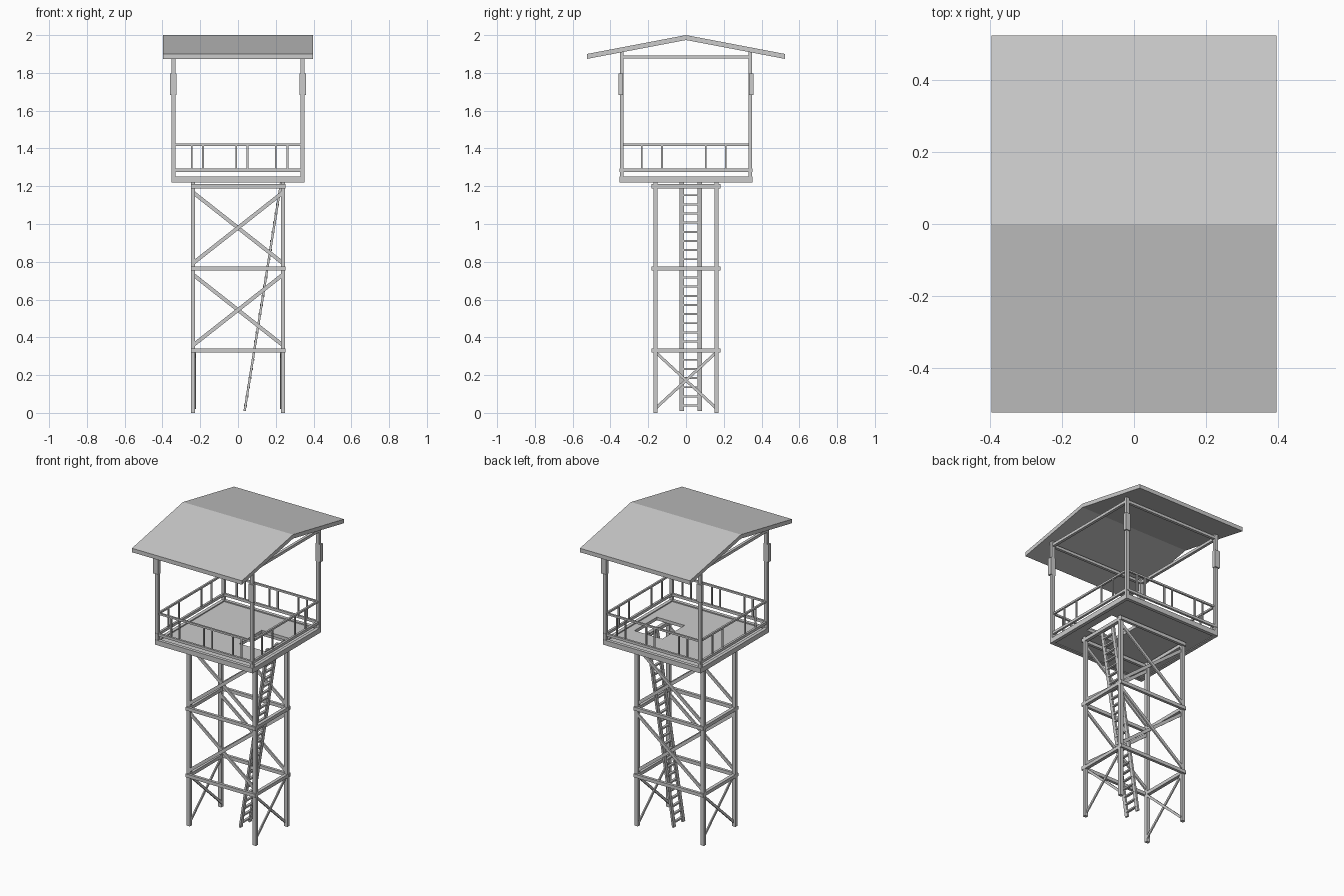
import bpy, bmesh
from mathutils import Vector, Matrix

if "Cube" in bpy.data.objects:
    bpy.data.objects.remove(bpy.data.objects["Cube"])


def add_box(bm, c, s):
    bmesh.ops.create_cube(bm, size=1, matrix=Matrix.Translation(c) @ Matrix.Diagonal((*s, 1)))


def add_bar(bm, a, b, side, w, t):
    # bar from a to b; t = thickness along "side", w = width across it
    a, b = Vector(a), Vector(b)
    d = (b - a).normalized()
    n = Vector(side)
    n = (n - d * n.dot(d)).normalized()
    rot = Matrix((d.cross(n), n, d)).transposed().to_4x4()
    bmesh.ops.create_cube(bm, size=1, matrix=Matrix.Translation((a + b) / 2) @ rot
                          @ Matrix.Diagonal((w, t, (b - a).length, 1)))


def finish(name, bm):
    bmesh.ops.recalc_face_normals(bm, faces=bm.faces)
    me = bpy.data.meshes.new(name)
    bm.to_mesh(me)
    bm.free()
    ob = bpy.data.objects.new(name, me)
    bpy.context.collection.objects.link(ob)
    return ob


def boxes(name, items):
    bm = bmesh.new()
    for c, s in items:
        add_box(bm, c, s)
    return finish(name, bm)


def ring(name, h, z, w, height, over=0.0):
    # four horizontal bars around a square of half size h
    L = 2 * h + over
    return boxes(name, [((0, s * h, z), (L, w, height)) for s in (-1, 1)]
                 + [((s * h, 0, z), (w, L, height)) for s in (-1, 1)])


corners = [(sx, sy) for sx in (-1, 1) for sy in (-1, 1)]
LX, LY, P = 0.238, 0.162, 0.341

# Tower legs
boxes("tower_legs", [((sx * LX, sy * LY, 0.61), (0.023, 0.02, 1.22)) for sx, sy in corners])

# Horizontal beams at three levels
items = []
for z in (0.33, 0.765, 1.2):
    for s in (-1, 1):
        items.append(((0.004, s * (LY + 0.012), z), (0.495, 0.018, 0.022)))
        items.append(((s * LX, 0, z), (0.022, 0.365, 0.022)))
boxes("tower_beams", items)

# Crossed braces: front and back on the upper bays, sides on the bottom bay
bm = bmesh.new()
for s in (-1, 1):
    for z0, z1 in ((0.36, 0.73), (0.795, 1.165)):
        for k in (-1, 1):
            y = s * (LY + k * 0.004)
            add_bar(bm, (-k * 0.235, y, z0), (k * 0.235, y, z1), (0, 1, 0), 0.02, 0.01)
    for k in (-1, 1):
        x = s * (0.23 + k * 0.003)
        add_bar(bm, (x, -k * 0.16, 0.025), (x, k * 0.16, 0.32), (1, 0, 0), 0.015, 0.008)
finish("cross_braces", bm)

# Ladder
bot, top = Vector((0.035, 0, 0.01)), Vector((0.228, 0, 1.22))
bm = bmesh.new()
for y in (-0.022, 0.073):
    o = Vector((0, y, 0))
    add_bar(bm, bot + o, top + o, (0, 1, 0), 0.012, 0.024)
for i in range(25):
    p = bot.lerp(top, (i + 0.6) / 25)
    add_box(bm, (p.x, 0.0255, p.z), (0.016, 0.09, 0.01))
finish("ladder", bm)

# Floor with a hatch opening, laid as four panels around the hole
F, x0, x1, y0, y1 = 0.34, 0.08, 0.28, -0.10, 0.13
panels = [(-F, x0, -F, F), (x1, F, -F, F), (x0, x1, -F, y0), (x0, x1, y1, F)]
boxes("floor", [(((a + b) / 2, (c + d) / 2, 1.234), (b - a, d - c, 0.02)) for a, b, c, d in panels])
ring("floor_frame", P, 1.235, 0.022, 0.032, 0.022)

# Cabin posts with thicker sleeves
boxes("cabin_posts", [((sx * P, sy * P, 1.565), (0.022, 0.018, 0.69)) for sx, sy in corners])
boxes("post_sleeves", [((sx * 0.343, sy * 0.345, 1.74), (0.035, 0.025, 0.115)) for sx, sy in corners])

# Railings
ring("lower_rail", P, 1.285, 0.014, 0.017, 0.022)
ring("hand_rail", P - 0.004, 1.42, 0.012, 0.012)
items = []
for s in (-1, 1):
    for x in (-0.245, -0.185, -0.01, 0.05, 0.2, 0.262):
        items.append(((x, s * 0.337, 1.353), (0.009, 0.009, 0.13)))
    for y in (-0.235, -0.127, 0.105, 0.21):
        items.append(((s * 0.337, y, 1.353), (0.009, 0.009, 0.13)))
boxes("balusters", items)

# Top plates under the roof
ring("top_plates", P, 1.884, 0.018, 0.018, 0.018)

# Gable roof extruded along x
profile = [(-0.525, 1.9), (0, 2.0), (0.525, 1.9), (0.525, 1.874), (0, 1.974), (-0.525, 1.874)]
bm = bmesh.new()
ends = [[bm.verts.new((x, y, z)) for y, z in profile] for x in (-0.396, 0.396)]
for e in ends:
    for q in ((0, 1, 4, 5), (1, 2, 3, 4)):
        bm.faces.new([e[i] for i in q])
for i in range(6):
    j = (i + 1) % 6
    bm.faces.new((ends[0][i], ends[0][j], ends[1][j], ends[1][i]))
finish("roof", bm)
